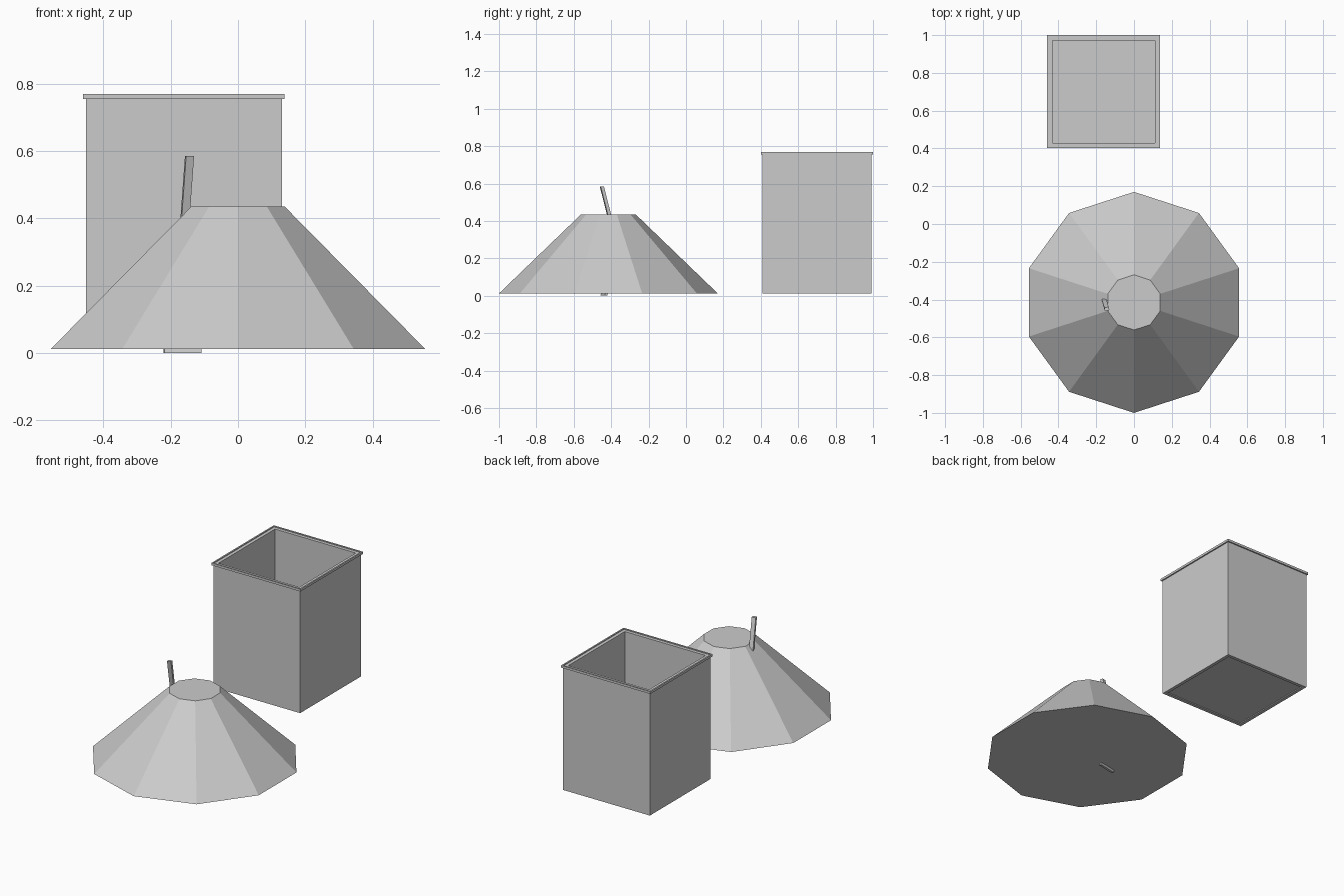
import bpy, bmesh, math
from mathutils import Vector

if "Cube" in bpy.data.objects:
    bpy.data.objects.remove(bpy.data.objects["Cube"])

grey = bpy.data.materials.new("plain_grey")
grey.diffuse_color = (0.6, 0.6, 0.6, 1)
grey.use_nodes = True
grey.node_tree.nodes["Principled BSDF"].inputs["Base Color"].default_value = grey.diffuse_color


def finish(name, bm):
    bmesh.ops.recalc_face_normals(bm, faces=bm.faces)
    mesh = bpy.data.meshes.new(name)
    bm.to_mesh(mesh)
    bm.free()
    mesh.materials.append(grey)
    obj = bpy.data.objects.new(name, mesh)
    bpy.context.collection.objects.link(obj)
    return obj


def box(name, x0, x1, y0, y1, z0, z1):
    bm = bmesh.new()
    bmesh.ops.create_cube(bm, size=1)
    for v in bm.verts:
        v.co = Vector((x1 if v.co.x > 0 else x0,
                       y1 if v.co.y > 0 else y0,
                       z1 if v.co.z > 0 else z0))
    return finish(name, bm)


def frame(name, x0, x1, y0, y1, z0, z1, t):
    """Square ring of thickness t, open at top and bottom."""
    bm = bmesh.new()
    loops = []
    for inset in (0, t):
        for z in (z0, z1):
            a, b, c, d = x0 + inset, x1 - inset, y0 + inset, y1 - inset
            loops.append([bm.verts.new((x, y, z))
                          for x, y in ((a, c), (b, c), (b, d), (a, d))])
    ob, ot, ib, it = loops
    for lo, hi in ((ob, ot), (ot, it), (it, ib), (ib, ob)):
        for i in range(4):
            j = (i + 1) % 4
            bm.faces.new((lo[i], lo[j], hi[j], hi[i]))
    return finish(name, bm)


def bar(name, sections):
    """Bar through sections (centre, width, depth), turned slightly about z."""
    across = Vector((math.cos(0.2), math.sin(0.2), 0))
    along = Vector((-across.y, across.x, 0))
    bm = bmesh.new()
    rings = []
    for c, w, d in sections:
        rings.append([bm.verts.new(Vector(c) + across * (sx * w / 2) + along * (sy * d / 2))
                      for sx, sy in ((-1, -1), (1, -1), (1, 1), (-1, 1))])
    for lo, hi in zip(rings, rings[1:]):
        for i in range(4):
            j = (i + 1) % 4
            bm.faces.new((lo[i], lo[j], hi[j], hi[i]))
    bm.faces.new(rings[0])
    bm.faces.new(rings[-1])
    return finish(name, bm)


# Ten-sided heap with a flat top
bm = bmesh.new()
rings = []
for r, z in ((0.585, 0.012), (0.146, 0.435)):
    rings.append([bm.verts.new((r * math.sin(i * math.tau / 10),
                                -0.415 + r * math.cos(i * math.tau / 10), z))
                  for i in range(10)])
for i in range(10):
    j = (i + 1) % 10
    bm.faces.new((rings[0][i], rings[0][j], rings[1][j], rings[1][i]))
for ring in rings:
    bm.faces.new(ring)
finish("heap", bm)

# Tool stuck into the heap: the handle leans out, the blade tip shows below
bar("tool_handle", [((-0.172, -0.352, 0.2), 0.024, 0.018),
                    ((-0.144, -0.45, 0.585), 0.024, 0.018)])
bar("tool_blade", [((-0.165, -0.44, 0.0), 0.112, 0.014),
                   ((-0.172, -0.352, 0.22), 0.112, 0.014)])

# Open bin: walls, recessed floor and lip
frame("bin_walls", -0.452, 0.13, 0.41, 0.992, 0.012, 0.764, 0.02)
box("bin_floor", -0.433, 0.111, 0.429, 0.973, 0.018, 0.034)
frame("bin_lip", -0.46, 0.138, 0.402, 1.0, 0.755, 0.769, 0.0085)
